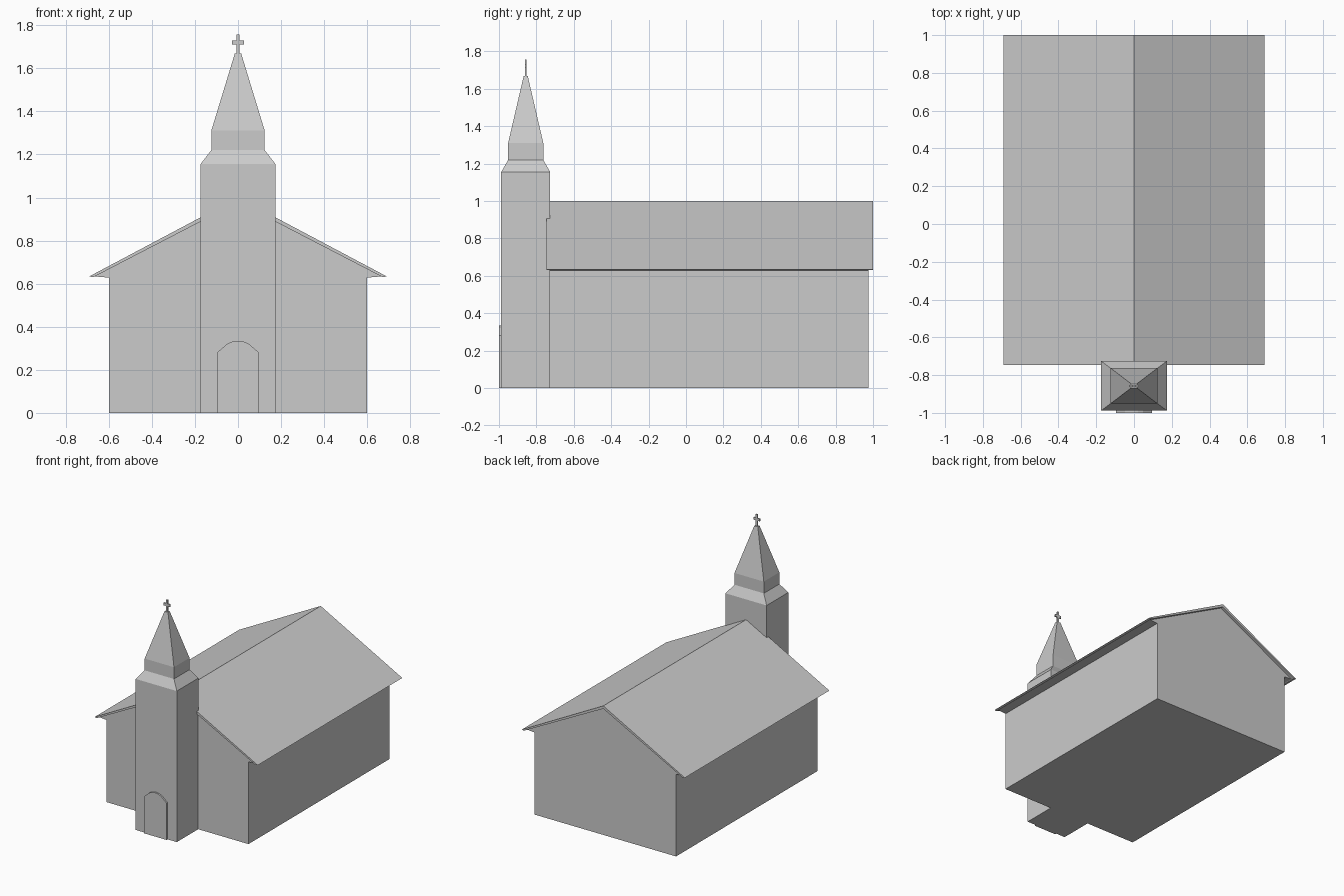
import bpy
import bmesh

if "Cube" in bpy.data.objects:
    bpy.data.objects.remove(bpy.data.objects["Cube"])


def finish(bm, name):
    bmesh.ops.recalc_face_normals(bm, faces=bm.faces)
    mesh = bpy.data.meshes.new(name)
    bm.to_mesh(mesh)
    bm.free()
    obj = bpy.data.objects.new(name, mesh)
    bpy.context.collection.objects.link(obj)
    return obj


def extrude_profile(name, half, y0, y1):
    """Mirror a half outline (x, z) across x = 0 and extrude it along y."""
    outline = half + [(-x, z) for x, z in reversed(half) if x > 0]
    bm = bmesh.new()
    face = bm.faces.new([bm.verts.new((x, y0, z)) for x, z in outline])
    geom = bmesh.ops.extrude_face_region(bm, geom=[face])["geom"]
    verts = [g for g in geom if isinstance(g, bmesh.types.BMVert)]
    bmesh.ops.translate(bm, verts=verts, vec=(0, y1 - y0, 0))
    return finish(bm, name)


def stack(name, yc, rings):
    """Loft rectangular rings (half width, half depth, z) and cap the ends."""
    bm = bmesh.new()
    loops = [[bm.verts.new((sx * w, yc + sy * d, z))
              for sx, sy in ((-1, -1), (1, -1), (1, 1), (-1, 1))]
             for w, d, z in rings]
    for a, b in zip(loops, loops[1:]):
        for i in range(4):
            j = (i + 1) % 4
            bm.faces.new((a[i], a[j], b[j], b[i]))
    bm.faces.new(loops[0][::-1])
    bm.faces.new(loops[-1])
    return finish(bm, name)


TOWER_Y = -0.857

# Nave walls with gables and boxed-in eaves
extrude_profile("nave", [(0.6, 0), (0.6, 0.628), (0.67, 0.634), (0, 0.985)],
                -0.73, 0.977)

# Thin gabled roof shell overhanging the walls
extrude_profile("roof", [(0, 0.978), (0.672, 0.63), (0.69, 0.634), (0, 1.0)],
                -0.747, 1.0)

# Tower shaft, sloped shoulder, belfry and spire
stack("tower", TOWER_Y, [(0.174, 0.131, 0), (0.174, 0.131, 1.155),
                         (0.124, 0.094, 1.22), (0.124, 0.094, 1.31),
                         (0.015, 0.011, 1.668)])

# Cross on the spire
extrude_profile("cross", [(0.007, 1.66), (0.007, 1.71), (0.027, 1.71),
                          (0.027, 1.729), (0.007, 1.729), (0.007, 1.757)],
                TOWER_Y - 0.005, TOWER_Y + 0.005)

# Arched door slab
extrude_profile("door", [(0.095, 0), (0.095, 0.282), (0.048, 0.322), (0.02, 0.333),
                         (0, 0.335)], -1.0, -0.98)
